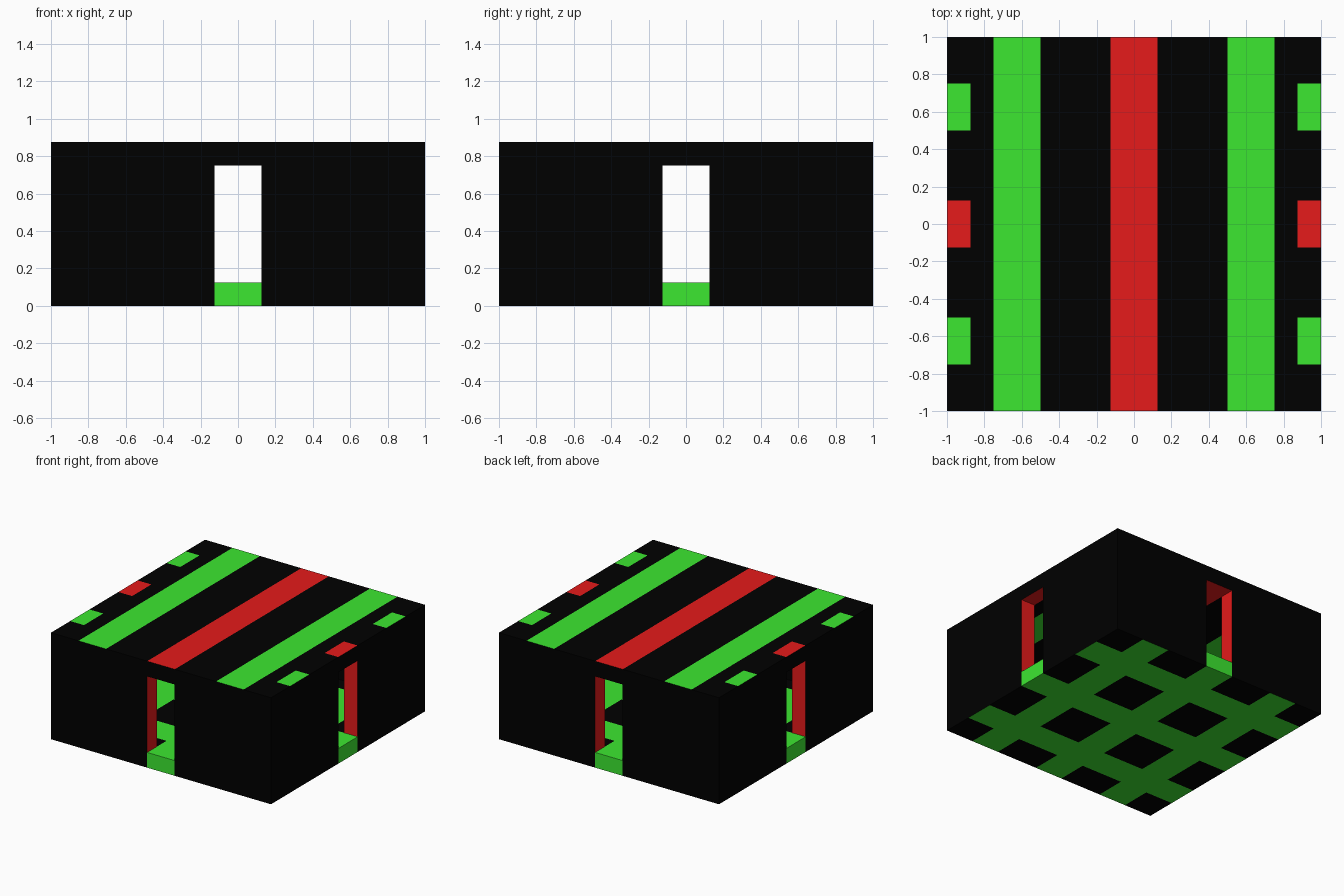
import bpy, bmesh
from mathutils import Vector

if "Cube" in bpy.data.objects:
    bpy.data.objects.remove(bpy.data.objects["Cube"])

WALL = 0.125      # thickness of walls, floor and roof
DOOR = 0.125      # half width of each doorway
HEIGHT = 0.875
CUTS = [s * v for v in (0.125, 0.5, 0.75, 0.875) for s in (-1, 1)]

BLACK, GREEN, RED = 0, 1, 2
materials = []
for name, col in (("black", (0.0, 0.0, 0.0)),
                  ("green", (0.046, 0.81, 0.031)),
                  ("red", (0.79, 0.0105, 0.0105))):
    m = bpy.data.materials.new(name)
    m.diffuse_color = (*col, 1)
    m.use_nodes = True
    m.node_tree.nodes["Principled BSDF"].inputs["Base Color"].default_value = m.diffuse_color
    materials.append(m)


def finish(name, bm, rule):
    """Colour every face by a rule on its centre and normal, then make the object."""
    bm.normal_update()
    for f in bm.faces:
        f.material_index = rule(f.calc_center_median(), f.normal)
    me = bpy.data.meshes.new(name)
    bm.to_mesh(me)
    bm.free()
    for m in materials:
        me.materials.append(m)
    ob = bpy.data.objects.new(name, me)
    bpy.context.collection.objects.link(ob)
    return ob


def slab(name, z0, rule):
    """Square plate cut along the stripe borders."""
    bm = bmesh.new()
    bmesh.ops.create_cube(bm, size=1)
    bmesh.ops.scale(bm, vec=(2, 2, WALL), verts=bm.verts)
    bmesh.ops.translate(bm, vec=(0, 0, z0 + WALL / 2), verts=bm.verts)
    for axis in ((1, 0, 0), (0, 1, 0)):
        for c in CUTS:
            bmesh.ops.bisect_plane(bm, geom=bm.verts[:] + bm.edges[:] + bm.faces[:],
                                   plane_co=Vector(axis) * c, plane_no=axis)
    return finish(name, bm, rule)


def band(v):
    """Stripe colour for a distance from the centre line."""
    v = abs(v)
    return RED if v < 0.125 else GREEN if 0.5 < v < 0.75 else BLACK


def floor_rule(c, n):
    if abs(n.z) < 0.5:      # rim: only the door sills are green
        return GREEN if min(abs(c.x), abs(c.y)) < DOOR else BLACK
    return GREEN if band(c.x) or band(c.y) else BLACK


def roof_rule(c, n):
    if abs(n.z) < 0.5:
        return BLACK
    # long stripes, with short marks on top of the side walls
    return band(c.y) if abs(c.x) > 1 - WALL else band(c.x)


# Floor with crossing green bands, roof with long stripes
slab("floor", 0, floor_rule)
slab("roof", HEIGHT - WALL, roof_rule)


# Four L-shaped corner walls, leaving a doorway in the middle of each side
def wall_rule(c, n):
    return RED if min(abs(c.x), abs(c.y)) < DOOR + 0.01 else BLACK


i = 1 - WALL
profile = [(DOOR, 1), (DOOR, i), (i, i), (i, DOOR), (1, DOOR), (1, 1)]
for sx, side in ((-1, "left"), (1, "right")):
    for sy, end in ((-1, "front"), (1, "back")):
        bm = bmesh.new()
        rings = [[bm.verts.new((sx * x, sy * y, z)) for x, y in profile]
                 for z in (WALL, HEIGHT - WALL)]
        n = len(profile)
        for k in range(n):
            j = (k + 1) % n
            quad = [rings[0][k], rings[0][j], rings[1][j], rings[1][k]]
            bm.faces.new(quad if sx * sy > 0 else quad[::-1])
        finish(f"{end}_{side}_wall", bm, wall_rule)
